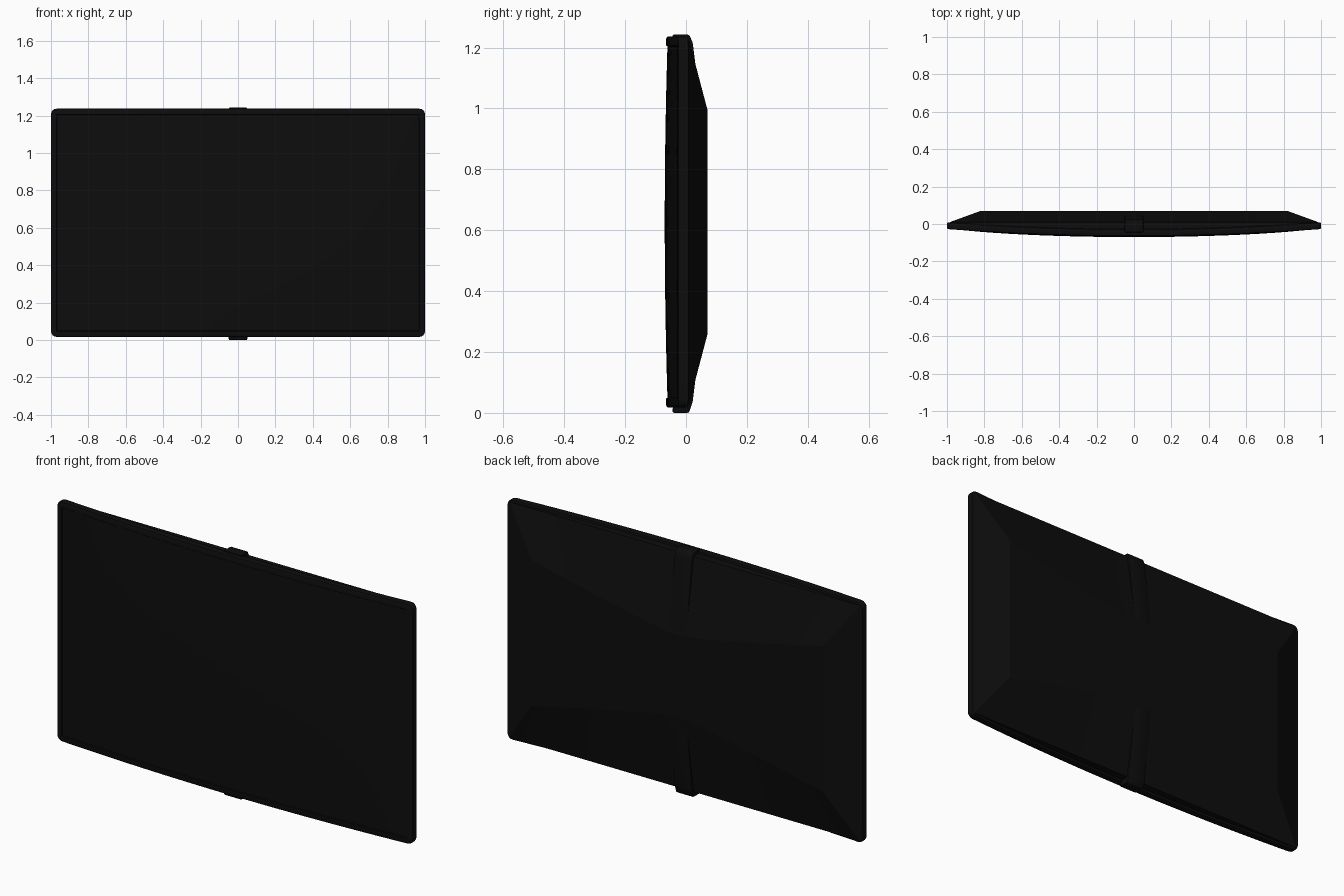
import bpy, bmesh, math
from mathutils import Vector

if "Cube" in bpy.data.objects:
    bpy.data.objects.remove(bpy.data.objects["Cube"])

CZ = 0.627       # height of the panel centre
HALF_H = 0.61    # half height of the panel
BOW = 0.038      # how far the panel edges sweep back

black = bpy.data.materials.new("matte_black")
black.use_nodes = True
color = (0.004, 0.004, 0.004, 1)
black.diffuse_color = color
black.node_tree.nodes["Principled BSDF"].inputs["Base Color"].default_value = color


def finish(name, bm, angle=30):
    bmesh.ops.recalc_face_normals(bm, faces=bm.faces)
    mesh = bpy.data.meshes.new(name)
    bm.to_mesh(mesh)
    bm.free()
    obj = bpy.data.objects.new(name, mesh)
    bpy.context.collection.objects.link(obj)
    mesh.materials.append(black)
    bpy.ops.object.select_all(action="DESELECT")
    obj.select_set(True)
    bpy.context.view_layer.objects.active = obj
    bpy.ops.object.shade_smooth_by_angle(angle=math.radians(angle))
    return obj


def slice_mesh(bm, axis, positions):
    for p in positions:
        bmesh.ops.bisect_plane(bm, geom=bm.verts[:] + bm.edges[:] + bm.faces[:],
                               plane_co=axis * p, plane_no=axis)


# Display panel: rounded slab, raised bezel, gently domed screen, bowed in plan
bm = bmesh.new()
bmesh.ops.create_cube(bm, size=1)
for v in bm.verts:
    v.co = Vector((v.co.x * 2, -0.0465 + v.co.y * 0.037, v.co.z * 2 * HALF_H))
corners = [e for e in bm.edges if abs((e.verts[0].co - e.verts[1].co).normalized().y) > 0.9]
bmesh.ops.bevel(bm, geom=corners, offset=0.03, segments=4, profile=0.5, affect="EDGES")
rims = [e for e in bm.edges if abs(e.verts[0].co.y - e.verts[1].co.y) < 1e-5]
bmesh.ops.bevel(bm, geom=rims, offset=0.008, segments=2, profile=0.5, affect="EDGES")
bm.normal_update()
front = min(bm.faces, key=lambda f: f.calc_center_median().y)
bmesh.ops.inset_region(bm, faces=[front], thickness=0.022)
bmesh.ops.inset_region(bm, faces=[front], thickness=0.003, depth=-0.004)
slice_mesh(bm, Vector((1, 0, 0)), [i / 12 for i in range(-11, 12)])
slice_mesh(bm, Vector((0, 0, 1)), [i / 10 for i in range(-5, 6)])
for v in bm.verts:
    x, y, z = v.co
    if -0.0625 < y < -0.06 and abs(z) < 0.575 and abs(x) < 0.96:
        v.co.y -= 0.009 * (1 - (z / 0.575) ** 2) * (1 - x ** 6)
    v.co.y += BOW * x * x
    v.co.z += CZ
finish("display_panel", bm)

# Back shell: flat bow-tie plateau with slopes running down to every side
bm = bmesh.new()
STEPS = 24
columns = []
for i in range(STEPS + 1):
    t = 2 * i / STEPS - 1
    xo, xi = t * 0.985, t * 0.82
    zo = HALF_H - 0.012
    zi = 0.2 + 0.17 * (t * t + 0.004) ** 0.55
    base = -0.04 + BOW * xo * xo
    column = [(xo, base, -zo), (xo, 0.01, -zo), (xi, 0.07, -zi),
              (xi, 0.07, zi), (xo, 0.01, zo), (xo, base, zo)]
    columns.append([bm.verts.new((x, y, z + CZ)) for x, y, z in column])
for a, b in zip(columns, columns[1:]):
    for j in range(5):
        bm.faces.new((a[j], a[j + 1], b[j + 1], b[j]))
for c in (columns[0], columns[-1]):
    bm.faces.new((c[1], c[2], c[3], c[4]))
    bm.faces.new((c[0], c[1], c[4], c[5]))
finish("back_shell", bm, 8)

# Centre ribs above and below the plateau, slightly proud of the slopes
rib_profile = [(-0.045, 0.616), (0.01, 0.616), (0.022, 0.59),
               (0.07, 0.205), (0.068, 0.185), (0.0, 0.185)]
for name, side, reach in (("upper_rib", 1, 0.0), ("lower_rib", -1, 0.011)):
    bm = bmesh.new()
    outline = [bm.verts.new((-0.05, y, CZ + side * (z + (reach if z > 0.6 else 0))))
               for y, z in rib_profile]
    face = bm.faces.new(outline)
    made = bmesh.ops.extrude_face_region(bm, geom=[face])["geom"]
    bmesh.ops.translate(bm, vec=(0.1, 0, 0),
                        verts=[v for v in made if isinstance(v, bmesh.types.BMVert)])
    bmesh.ops.recalc_face_normals(bm, faces=bm.faces)
    bmesh.ops.bevel(bm, geom=bm.edges[:], offset=0.006, segments=2,
                    profile=0.5, affect="EDGES", clamp_overlap=True)
    finish(name, bm, 40)
